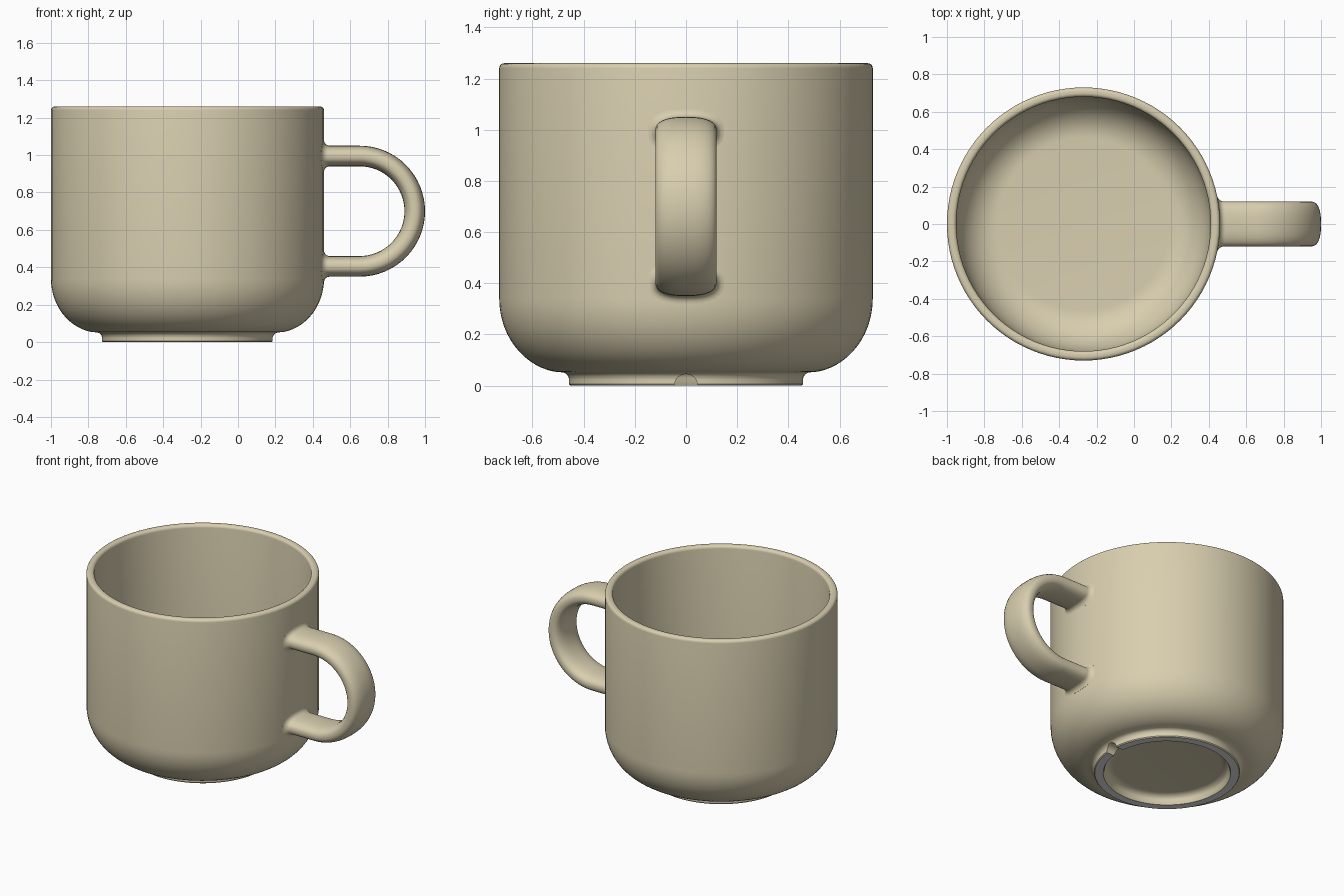
import bpy
import bmesh
from math import sin, cos, pi, radians, sqrt

cube = bpy.data.objects.get("Cube")
if cube:
    bpy.data.objects.remove(cube, do_unlink=True)

CX, R, INNER, HEIGHT = -0.27, 0.73, 0.68, 1.26


def material(name, rgb):
    m = bpy.data.materials.new(name)
    m.use_nodes = True
    m.diffuse_color = (*rgb, 1)
    bsdf = m.node_tree.nodes["Principled BSDF"]
    bsdf.inputs["Base Color"].default_value = (*rgb, 1)
    bsdf.inputs["Roughness"].default_value = 0.5
    return m


glaze = material("cream glaze", (0.69, 0.62, 0.43))
bare = material("bare pale clay", (0.8, 0.8, 0.82))


def make_object(name, bm, *mats):
    bmesh.ops.recalc_face_normals(bm, faces=bm.faces)
    mesh = bpy.data.meshes.new(name)
    bm.to_mesh(mesh)
    bm.free()
    ob = bpy.data.objects.new(name, mesh)
    bpy.context.collection.objects.link(ob)
    for m in mats:
        mesh.materials.append(m)
    return ob


def smooth(ob, angle):
    bpy.ops.object.select_all(action='DESELECT')
    ob.select_set(True)
    bpy.context.view_layer.objects.active = ob
    bpy.ops.object.shade_smooth_by_angle(angle=radians(angle))


def arc(cx, cz, rx, rz, start, end, steps):
    """Points on an ellipse arc, angles in degrees."""
    angles = [radians(start + (end - start) * i / steps) for i in range(steps + 1)]
    return [(cx + rx * cos(a), cz + rz * sin(a)) for a in angles]


def bridge(bm, rings):
    n = len(rings[0])
    for a, b in zip(rings, rings[1:]):
        for i in range(n):
            j = (i + 1) % n
            bm.faces.new((a[i], a[j], b[j], b[i]))


# Cup: one closed profile turned round the axis, from underside to inner floor
profile = [(0.34, 0.06)]
profile += arc(0.34, 0.02, 0.05, 0.04, 80, 0, 5)          # recess under the foot
profile += [(0.4, 0.0), (0.452, 0.0), (0.457, 0.006), (0.457, 0.025)]
profile += arc(0.487, 0.022, 0.03, 0.03, 170, 100, 4)     # neck above the foot
profile += arc(0.47, 0.34, 0.26, 0.29, -80, 0, 14)        # rounded belly
profile += arc(R - 0.02, HEIGHT - 0.02, 0.02, 0.02, 0, 90, 5)
profile += arc(INNER + 0.02, HEIGHT - 0.02, 0.02, 0.02, 90, 180, 5)
profile += arc(0.46, 0.38, 0.22, 0.27, 0, -90, 14)        # inner corner

SEG = 96
bm = bmesh.new()
rings = [[bm.verts.new((CX + r * cos(2 * pi * i / SEG), r * sin(2 * pi * i / SEG), z))
          for i in range(SEG)] for r, z in profile]
bridge(bm, rings)
bm.faces.new(rings[0])
bm.faces.new(rings[-1])
for f in bm.faces:
    if max(v.co.z for v in f.verts) < 0.001:
        f.material_index = 1      # unglazed ring it stands on
cup = make_object("cup", bm, glaze, bare)

# Drain notch through the foot ring below the handle
bm = bmesh.new()
rings = [[bm.verts.new((x, y, z)) for y, z in arc(0, 0, 0.045, 0.045, 0, 345, 23)]
         for x in (CX + 0.36, CX + 0.56)]
bridge(bm, rings)
for ring in rings:
    bm.faces.new(ring)
cutter = make_object("notch_cutter", bm, glaze)
cutter.hide_render = True
cutter.hide_set(True)
cut = cup.modifiers.new("notch", 'BOOLEAN')
cut.operation, cut.object, cut.solver = 'DIFFERENCE', cutter, 'EXACT'
smooth(cup, 35)

# Handle: flattened oval section swept along a D-shaped loop
HALF_W, HALF_T = 0.12, 0.055
BEND_X, MID_Z, BEND_R = 0.65, 0.70, 0.295


def section(grow):
    """Rounded oval as (across, outward) offsets."""
    pts = []
    for i in range(32):
        c, s = cos(2 * pi * i / 32), sin(2 * pi * i / 32)
        pts.append(((HALF_W + grow) * abs(c) ** 0.8 * (1 if c > 0 else -1),
                    (HALF_T + grow) * abs(s) ** 0.8 * (1 if s > 0 else -1)))
    return pts


def wall_ring(bm, dist, grow, side):
    """Ring following the curved cup wall at a given distance from it."""
    return [bm.verts.new((CX + sqrt(R * R - y * y) + dist, y, MID_Z + side * (BEND_R + o)))
            for y, o in section(grow)]


FLARE = 0.03
flare = [(-0.02, FLARE)]
flare += [(FLARE * (1 - cos(a)), FLARE * (1 - sin(a))) for a in (pi / 12 * i for i in range(7))]
bm = bmesh.new()
rings = [wall_ring(bm, d, g, 1) for d, g in flare]
for k in range(33):
    a = pi / 2 - pi * k / 32
    rings.append([bm.verts.new((BEND_X + (BEND_R + o) * cos(a), y, MID_Z + (BEND_R + o) * sin(a)))
                  for y, o in section(0)])
rings += [wall_ring(bm, d, g, -1) for d, g in reversed(flare)]
bridge(bm, rings)
bm.faces.new(rings[0])
bm.faces.new(rings[-1])
smooth(make_object("handle", bm, glaze), 50)
